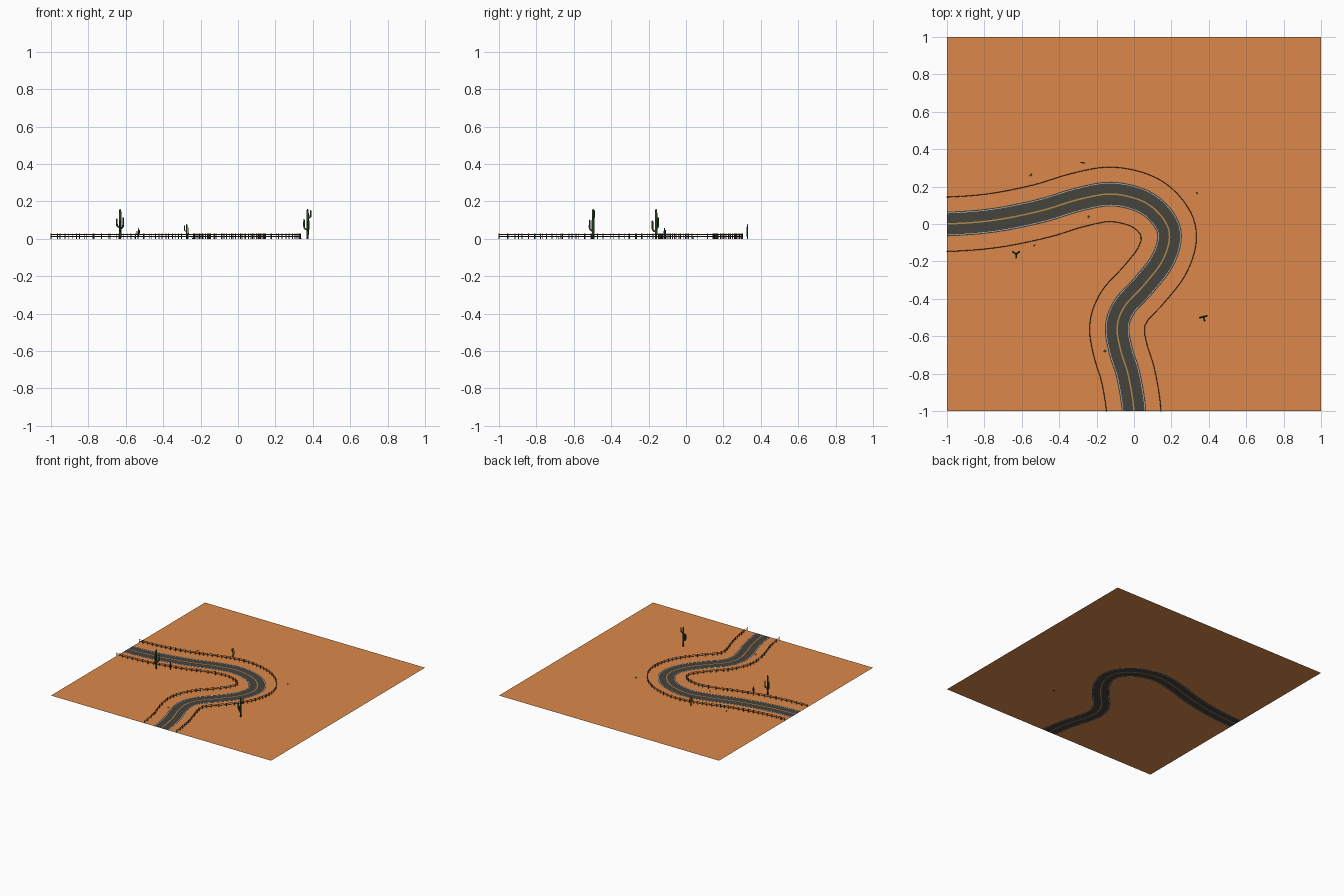
import bpy, bmesh, math, random
from mathutils import Vector

if "Cube" in bpy.data.objects:
    bpy.data.objects.remove(bpy.data.objects["Cube"])

random.seed(4)


def material(name, rgb):
    m = bpy.data.materials.new(name)
    m.diffuse_color = (*rgb, 1)
    m.use_nodes = True
    m.node_tree.nodes["Principled BSDF"].inputs["Base Color"].default_value = m.diffuse_color
    return m


SAND = material("sand", (0.71, 0.25, 0.07))
ASPHALT = material("asphalt", (0.062, 0.056, 0.048))
WHITE = material("white_paint", (0.6, 0.6, 0.55))
YELLOW = material("yellow_paint", (0.45, 0.25, 0.07))
WOOD = material("fence_wood", (0.09, 0.045, 0.02))
GREEN = material("cactus_green", (0.035, 0.085, 0.02))
LEAF = material("grass_green", (0.1, 0.25, 0.03))


def finish(bm, name, *mats, smooth=False):
    me = bpy.data.meshes.new(name)
    bm.to_mesh(me)
    bm.free()
    for m in mats:
        me.materials.append(m)
    for p in me.polygons:
        p.use_smooth = smooth
    ob = bpy.data.objects.new(name, me)
    bpy.context.collection.objects.link(ob)
    return ob


def catmull(pts, steps):
    out = []
    for i in range(1, len(pts) - 2):
        a, b, c, d = (Vector(p) for p in pts[i - 1:i + 3])
        for s in range(steps):
            t = s / steps
            out.append(0.5 * (2 * b + (c - a) * t + (2 * a - 5 * b + 4 * c - d) * t * t
                              + (3 * b - a - 3 * c + d) * t ** 3))
    return out + [Vector(pts[-2])]


# Road centre line, with one extra point beyond each end
path = catmull([(-1.25, 0), (-1, 0), (-0.75, 0.02), (-0.5, 0.07), (-0.3, 0.13), (-0.12, 0.16),
                (0.05, 0.12), (0.155, 0.03), (0.19, -0.07), (0.15, -0.2), (0.05, -0.33),
                (-0.05, -0.44), (-0.09, -0.55), (-0.07, -0.68), (-0.03, -0.81), (0, -1), (0, -1.2)], 6)
normals = []
for i in range(len(path)):
    t = (path[min(i + 1, len(path) - 1)] - path[max(i - 1, 0)]).normalized()
    normals.append(Vector((-t.y, t.x)))
normals[0], normals[-1] = Vector((0, 1)), Vector((1, 0))


def offset(d):
    return [p + n * d for p, n in zip(path, normals)]


# Road with painted lines as coplanar strips
HALF = 0.066
cols = [HALF, 0.060, 0.057, 0.004, -0.004, -0.057, -0.060, -HALF]
bm = bmesh.new()
lanes = [[bm.verts.new((p.x, p.y, 0)) for p in offset(c)] for c in cols]
for k, mat in enumerate([0, 1, 0, 2, 0, 1, 0]):
    for i in range(len(path) - 1):
        f = bm.faces.new((lanes[k][i], lanes[k + 1][i], lanes[k + 1][i + 1], lanes[k][i + 1]))
        f.material_index = mat
finish(bm, "road", ASPHALT, WHITE, YELLOW)

# Desert ground on both sides of the road
bm = bmesh.new()
for d, corners in ((HALF, [(1, -1), (1, 1), (-1, 1)]), (-HALF, [(-1, -1)])):
    f = bm.faces.new([bm.verts.new((p[0], p[1], 0)) for p in offset(d) + corners])
    f.normal_update()
    if f.normal.z < 0:
        f.normal_flip()
bmesh.ops.triangulate(bm, faces=bm.faces[:], ngon_method='EAR_CLIP')
finish(bm, "desert_ground", SAND)


def tube(bm, pts, radii, sides):
    pts = [Vector(p) for p in pts]
    rings = []
    for i, (p, r) in enumerate(zip(pts, radii)):
        t = (pts[min(i + 1, len(pts) - 1)] - pts[max(i - 1, 0)]).normalized()
        ref = Vector((0, 0, 1)) if abs(t.z) < 0.3 else Vector((0.6, 0.8, 0))
        u = t.cross(ref).normalized()
        if rings and u.dot(last) < 0:
            u = -u
        if rings:
            u = (last - t * last.dot(t)).normalized()
        last, v = u, t.cross(u)
        rings.append([bm.verts.new(p + r * (u * math.cos(a) + v * math.sin(a)))
                      for a in (2 * math.pi * k / sides for k in range(sides))])
    for a, b in zip(rings, rings[1:]):
        for k in range(sides):
            j = (k + 1) % sides
            bm.faces.new((a[k], a[j], b[j], b[k]))
    bm.faces.new(rings[0][::-1])
    bm.faces.new(rings[-1])


# Fences: evenly spaced posts with two thin rails
def fence(name, d):
    line = offset(d)
    posts, travelled = [line[0]], 0
    for a, b in zip(line, line[1:]):
        travelled += (b - a).length
        if travelled > 0.032:
            posts.append(b)
            travelled = 0
    posts.append(line[-1])
    bm = bmesh.new()
    for p in posts:
        tube(bm, [(p.x, p.y, 0), (p.x, p.y, 0.027)], [0.0026] * 2, 4)
    for z in (0.012, 0.023):
        for a, b in zip(posts, posts[1:]):
            tube(bm, [(a.x, a.y, z), (b.x, b.y, z)], [0.0016] * 2, 4)
    finish(bm, name, WOOD)


fence("outer_fence", 0.144)
fence("inner_fence", -0.147)


# Cactus: rounded trunk with upturned arms (angle, start, reach, top)
def cactus(name, x, y, h, arms):
    bm = bmesh.new()
    tube(bm, [(0, 0, z) for z in (0, 0.3, 0.85, 0.95, 0.985, 1)],
         [0.036, 0.044, 0.04, 0.034, 0.02, 0.006], 8)
    for deg, z, reach, top in arms:
        c, s = math.cos(math.radians(deg)), math.sin(math.radians(deg))
        prof = [(0, z), (reach * 0.6, z + 0.02), (reach * 0.93, z + 0.06), (reach, z + 0.12),
                (reach, top - 0.04), (reach, top - 0.01), (reach, top)]
        tube(bm, [(r * c, r * s, q) for r, q in prof],
             [0.025, 0.028, 0.03, 0.031, 0.028, 0.018, 0.005], 7)
    ob = finish(bm, name, GREEN, smooth=True)
    ob.location, ob.scale = (x, y, 0), (h, h, h)


ARMS = [(150, 0.38, 0.13, 0.68), (35, 0.34, 0.12, 0.72), (270, 0.24, 0.12, 0.62)]
HIGH = [(20, 0.68, 0.11, 0.96), (190, 0.3, 0.12, 0.66), (285, 0.26, 0.12, 0.64)]
cactus("tall_cactus_left", -0.63, -0.16, 0.16, ARMS)
cactus("tall_cactus_right", 0.372, -0.497, 0.16, HIGH)
cactus("medium_cactus", -0.274, 0.328, 0.08, [(170, 0.5, 0.15, 0.9), (-15, 0.3, 0.14, 0.75)])
cactus("small_cactus", -0.533, -0.115, 0.06, [(40, 0.4, 0.14, 0.8), (215, 0.3, 0.14, 0.7)])

# Low grass tufts
for n, (x, y) in enumerate([(-0.55, 0.262), (0.337, 0.165), (-0.243, 0.038), (-0.157, -0.68)]):
    bm = bmesh.new()
    for k in range(9):
        a = k * 0.7 + random.uniform(-0.2, 0.2)
        r, h = random.uniform(0.006, 0.012), random.uniform(0.006, 0.013)
        c, s = math.cos(a), math.sin(a)
        bm.faces.new([bm.verts.new(v) for v in ((-s * 0.002, c * 0.002, 0),
                                                (s * 0.002, -c * 0.002, 0), (c * r, s * r, h))])
    finish(bm, f"grass_tuft_{n + 1}", LEAF).location = (x, y, 0)
